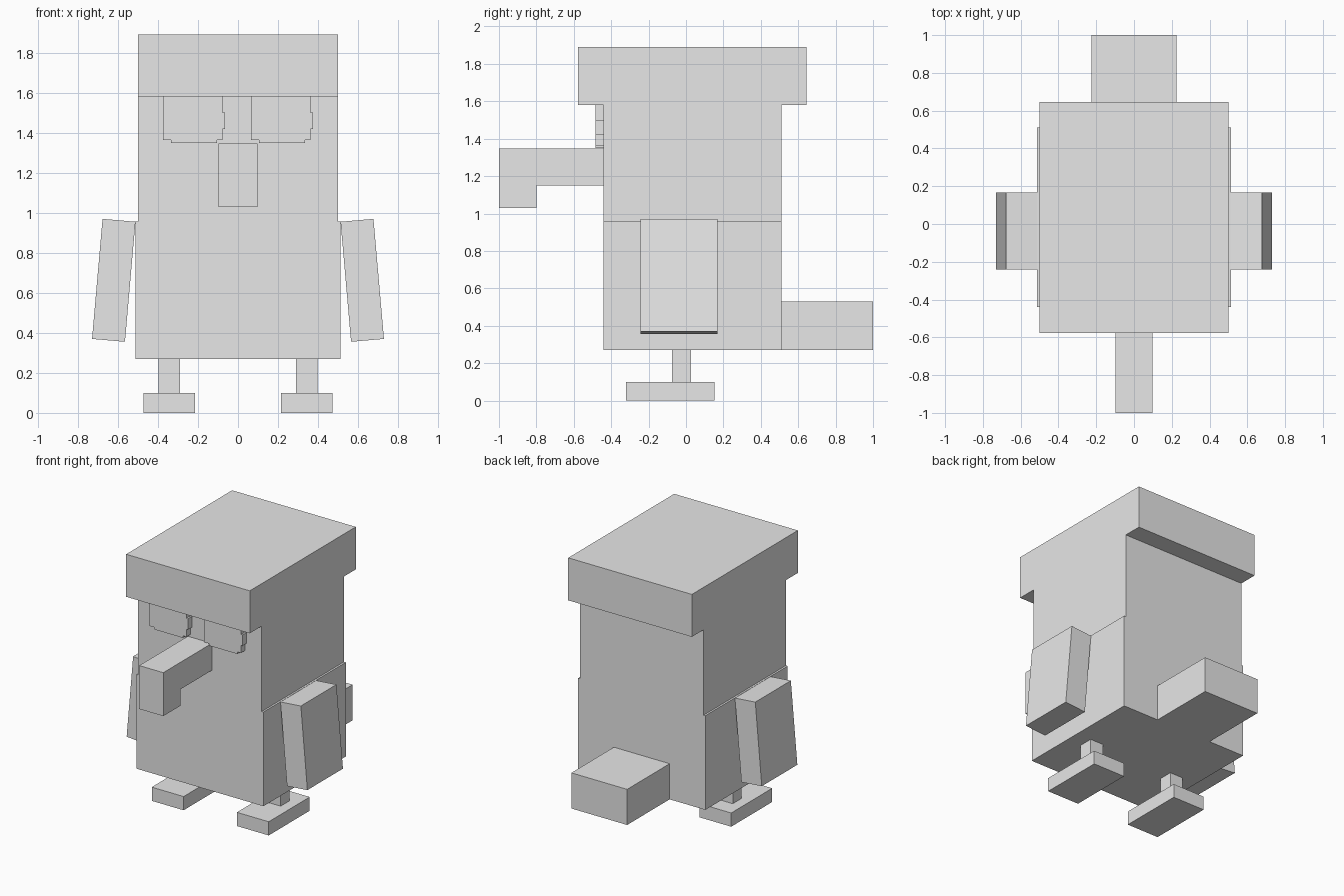
import bpy, bmesh, math
from mathutils import Matrix, Vector

cube = bpy.data.objects.get("Cube")
if cube:
    bpy.data.objects.remove(cube, do_unlink=True)

grey = bpy.data.materials.new("plain_grey")
grey.use_nodes = True
grey.diffuse_color = (0.8, 0.8, 0.8, 1)
grey.node_tree.nodes["Principled BSDF"].inputs["Base Color"].default_value = (0.8, 0.8, 0.8, 1)


def finish(name, bm):
    bmesh.ops.recalc_face_normals(bm, faces=bm.faces)
    mesh = bpy.data.meshes.new(name)
    bm.to_mesh(mesh)
    bm.free()
    mesh.materials.append(grey)
    obj = bpy.data.objects.new(name, mesh)
    bpy.context.collection.objects.link(obj)
    return obj


def box(name, x, y, z, tilt=0):
    """Box between (low, high) pairs, tilted about its centre in the front plane."""
    size = Vector((x[1] - x[0], y[1] - y[0], z[1] - z[0]))
    centre = Vector((sum(x), sum(y), sum(z))) / 2
    bm = bmesh.new()
    bmesh.ops.create_cube(bm, size=1, matrix=Matrix.Translation(centre)
                          @ Matrix.Rotation(math.radians(tilt), 4, 'Y')
                          @ Matrix.Diagonal(size).to_4x4())
    return finish(name, bm)


def prism(name, points, depth):
    """Extrude a closed outline of 3D points by a depth vector."""
    bm = bmesh.new()
    face = bm.faces.new([bm.verts.new(p) for p in points])
    new = bmesh.ops.extrude_face_region(bm, geom=[face], use_keep_orig=True)["geom"]
    verts = [v for v in new if isinstance(v, bmesh.types.BMVert)]
    bmesh.ops.translate(bm, verts=verts, vec=depth)
    return finish(name, bm)


def mirror(obj):
    obj.modifiers.new("both_sides", 'MIRROR')


# Body, head and cap
FRONT, BACK = -0.44, 0.51
box("lower_body", (-0.513, 0.513), (FRONT, BACK), (0.27, 0.957))
box("upper_body", (-0.499, 0.499), (FRONT, BACK), (0.957, 1.58))
box("cap", (-0.499, 0.499), (-0.577, 0.645), (1.58, 1.89))

# Tail
box("tail", (-0.225, 0.225), (BACK, 1.0), (0.27, 0.53))

# Hooked beak
hook = [(FRONT, 1.15), (-0.8, 1.15), (-0.8, 1.03), (-1, 1.03), (-1, 1.347), (FRONT, 1.347)]
prism("beak", [(-0.097, y, z) for y, z in hook], (0.194, 0, 0))

# Stepped eyes, same outline on both sides
eye = [(-0.375, 1.58), (-0.375, 1.365), (-0.335, 1.365), (-0.335, 1.35),
       (-0.105, 1.35), (-0.105, 1.365), (-0.077, 1.365), (-0.077, 1.42),
       (-0.065, 1.42), (-0.065, 1.5), (-0.077, 1.5), (-0.077, 1.58)]
for name, shift in (("right_eye", 0), ("left_eye", 0.44)):
    prism(name, [(x + shift, -0.485, z) for x, z in eye], (0, 0.045, 0))

# Arms, legs and feet
mirror(box("arms", (0.5385, 0.7035), (-0.242, 0.168), (0.3615, 0.9635), -5))
mirror(box("legs", (0.29, 0.397), (-0.075, 0.028), (0.1, 0.27)))
mirror(box("feet", (0.215, 0.472), (-0.32, 0.153), (0, 0.1)))
